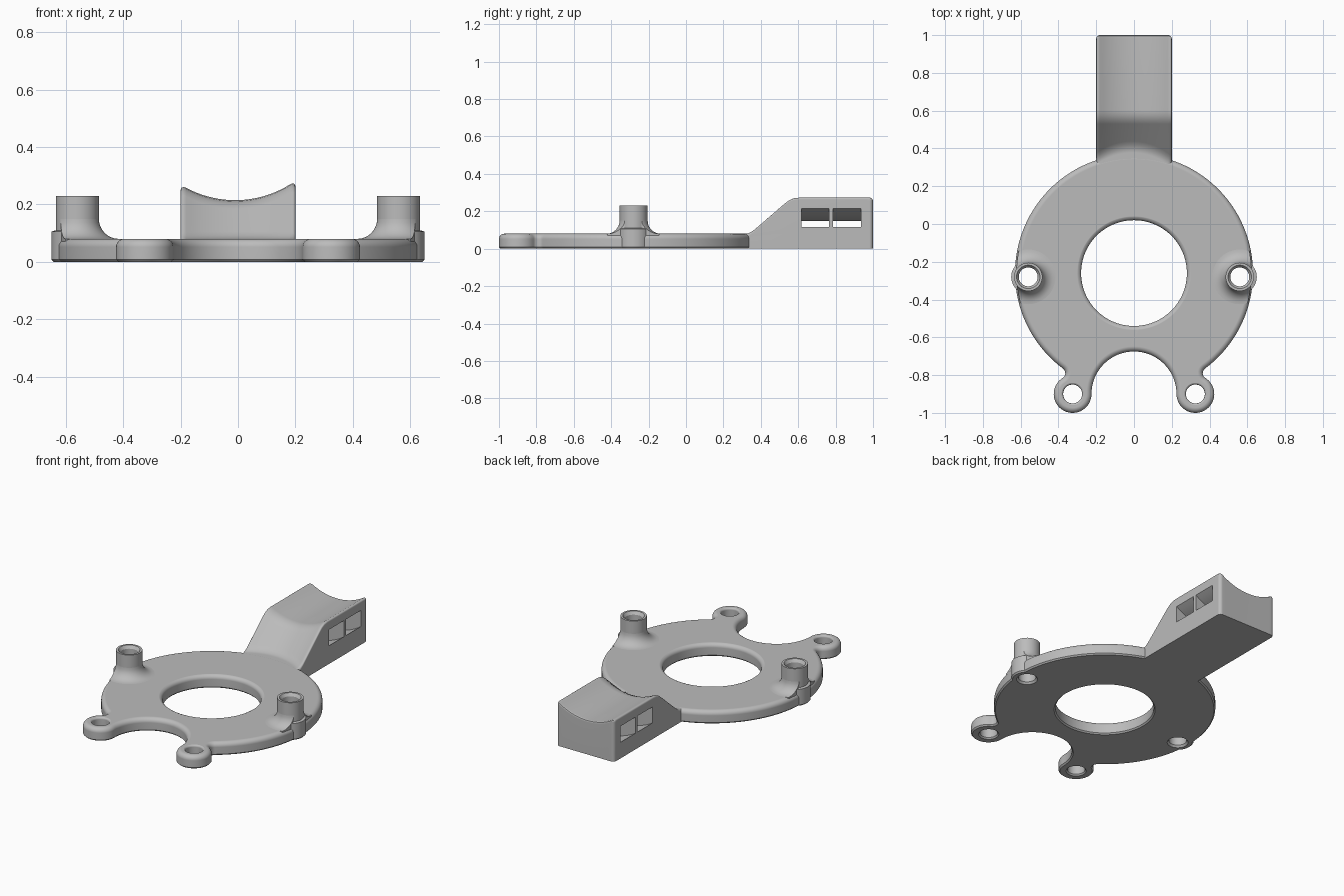
import bpy, bmesh
from math import sin, cos, pi, sqrt, atan2, hypot, radians

if "Cube" in bpy.data.objects:
    bpy.data.objects.remove(bpy.data.objects["Cube"], do_unlink=True)

grey = bpy.data.materials.new("plain grey")
grey.use_nodes = True
grey.diffuse_color = (0.5, 0.5, 0.5, 1)
grey.node_tree.nodes["Principled BSDF"].inputs["Base Color"].default_value = (0.5, 0.5, 0.5, 1)


def loft(name, rings, closed=False):
    """Bridge rings of equal length; cap the ends, or join last to first."""
    bm = bmesh.new()
    loops = [[bm.verts.new(p) for p in ring] for ring in rings]
    n = len(loops[0])
    pairs = list(zip(loops, loops[1:]))
    if closed:
        pairs.append((loops[-1], loops[0]))
    else:
        bm.faces.new(loops[0])
        bm.faces.new(loops[-1])
    for a, b in pairs:
        for i in range(n):
            j = (i + 1) % n
            bm.faces.new((a[i], a[j], b[j], b[i]))
    bmesh.ops.recalc_face_normals(bm, faces=bm.faces)
    mesh = bpy.data.meshes.new(name)
    bm.to_mesh(mesh)
    bm.free()
    mesh.materials.append(grey)
    obj = bpy.data.objects.new(name, mesh)
    bpy.context.collection.objects.link(obj)
    return obj


def revolve(name, profile, centre, closed=False, n=48):
    cx, cy = centre
    turn = [2 * pi * i / n for i in range(n)]
    return loft(name, [[(cx + r * cos(t), cy + r * sin(t), z) for t in turn]
                       for r, z in profile], closed)


def combine(obj, cutters, operation="DIFFERENCE"):
    """Apply booleans and discard the cutters."""
    for c in cutters:
        mod = obj.modifiers.new("cut", "BOOLEAN")
        mod.operation, mod.solver, mod.object = operation, "EXACT", c
    graph = bpy.context.evaluated_depsgraph_get()
    mesh = bpy.data.meshes.new_from_object(obj.evaluated_get(graph))
    obj.modifiers.clear()
    obj.data = mesh
    for c in cutters:
        bpy.data.objects.remove(c, do_unlink=True)


def arc(c, r, a0, a1, n):
    return [(c[0] + r * cos(a0 + (a1 - a0) * i / n),
             c[1] + r * sin(a0 + (a1 - a0) * i / n)) for i in range(n + 1)]


def heading(a, b):
    return atan2(b[1] - a[1], b[0] - a[0])


# Main dimensions
DISC, DISC_R, THICK = (0, -0.26), 0.63, 0.08
EAR, EAR_R = (0.325, -0.9), 0.1
NOTCH, NOTCH_R = (0, EAR[1]), EAR[0] - EAR_R
POST = (0.56, -0.28)
NECK_R = 0.03

# Plate outline: disc, neck fillet, ear and notch, then mirrored
d = hypot(EAR[0] - DISC[0], EAR[1] - DISC[1])
ux, uy = (EAR[0] - DISC[0]) / d, (EAR[1] - DISC[1]) / d
ra, rb = DISC_R + NECK_R, EAR_R + NECK_R
along = (ra * ra - rb * rb + d * d) / (2 * d)
side = sqrt(ra * ra - along * along)
NECK = (DISC[0] + ux * along - uy * side, DISC[1] + uy * along + ux * side)
half = arc(DISC, DISC_R, pi / 2, heading(DISC, NECK), 56)
half += arc(NECK, NECK_R, heading(NECK, DISC), heading(NECK, EAR) % (2 * pi), 8)[1:]
half += arc(EAR, EAR_R, heading(EAR, NECK), -pi, 32)[1:]
half += arc(NOTCH, NOTCH_R, 0, pi / 2, 24)[1:]
outline = half + [(-x, y) for x, y in half[-2:0:-1]]


def inset(points, amount, z):
    ring = []
    for i, (x, y) in enumerate(points):
        px, py = points[i - 1]
        qx, qy = points[(i + 1) % len(points)]
        length = hypot(qx - px, qy - py)
        ring.append((x + amount * (qy - py) / length,
                     y - amount * (qx - px) / length, z))
    return ring


# Plate with rounded top edge and small lower chamfer
ROUND = 0.028
steps = [(0.008, 0), (0, 0.008)]
steps += [(ROUND * (1 - cos(t)), THICK - ROUND + ROUND * sin(t))
          for t in (pi / 2 * i / 6 for i in range(7))]
plate = loft("mounting_plate", [inset(outline, a, z) for a, z in steps])


def hole(r, rim, centre, n=48):
    """Through-hole cutter with rounded top rim and chamfered base."""
    prof = [(r + 0.018, -0.01), (r + 0.008, 0), (r, 0.008)]
    prof += [(r + rim * (1 - cos(t)), THICK - rim + rim * sin(t))
             for t in (pi / 2 * i / 5 for i in range(5))]
    prof += [(r + rim, THICK + 0.001), (r + rim, THICK + 0.02)]
    return revolve("hole_cutter", prof, centre, n=n)


cutters = [hole(0.28, 0.025, DISC, 96)]
for s in (1, -1):
    cutters.append(hole(0.05, 0.012, (s * EAR[0], EAR[1])))
    cutters.append(revolve("post_cutter", [(0.068, -0.1), (0.068, 0.2)],
                           (s * POST[0], POST[1])))
combine(plate, cutters)
parts = [plate]

# Hollow posts, each with a flared root trimmed to the disc edge
FLARE = 0.07
tube = [(0.06, 0), (0.082, 0), (0.09, 0.008), (0.09, 0.106), (0.075, 0.11),
        (0.075, 0.23), (0.062, 0.23), (0.05, 0.212), (0.05, 0.012)]
root = [(0.06, 0.04), (0.145, 0.04)]
root += [(0.145 - FLARE * sin(t), 0.15 - FLARE * cos(t))
         for t in (pi / 2 * i / 8 for i in range(9))]
root += [(0.06, 0.15)]
for s, label in ((1, "left"), (-1, "right")):
    spot = (s * POST[0], POST[1])
    parts.append(revolve(label + "_post", tube, spot, closed=True))
    flare = revolve(label + "_post_flare", root, spot, closed=True)
    trim = revolve("flare_trim", [(0.622, 0.01), (0.622, 0.3)], DISC, n=112)
    combine(flare, [trim], "INTERSECT")
    parts.append(flare)

# Arm: side profile swept across x, dished on top, rounded at its edges
HALF_W, EDGE, DISH_R = 0.2, 0.02, 0.36


def dish(x):
    return DISH_R - sqrt(DISH_R ** 2 - (x + 0.01) ** 2)


def arm_section(x):
    over = min(max(abs(x) - (HALF_W - EDGE), 0), EDGE)
    e = EDGE - sqrt(EDGE * EDGE - over * over)
    top, pad, back = 0.215 + dish(x) - e, THICK - 0.0005 - e, 1 - e
    shift = top - 0.265
    toe = 0.35 - (e + shift) / 0.86
    yz = [(0.15, 0), (0.15, pad)]
    yz += [(toe + a, pad + b) for a, b in
           ((-0.03, 0), (-0.01, 0.003), (0.01, 0.012), (0.03, 0.026))]
    yz += [(y, z + shift) for y, z in
           ((0.53, 0.235), (0.55, 0.25), (0.575, 0.261), (0.605, 0.265))]
    yz += [(back - 0.012, top), (back - 0.004, top - 0.004),
           (back, top - 0.012), (back, 0)]
    return [(x, y, z) for y, z in yz]


rim = [HALF_W - EDGE + EDGE * sin(pi / 2 * i / 6) for i in range(7)]
flat = [(HALF_W - EDGE) * i / 10 for i in range(-9, 10)]
arm = loft("arm", [arm_section(x) for x in [-v for v in reversed(rim)] + flat + rim])

# Two curved strap slots running through the arm below the dish
slots = []
for y0, y1 in ((0.617, 0.765), (0.787, 0.935)):
    slots.append(loft("slot_cutter", [
        [(x, y, z + dish(x)) for y, z in
         ((y0, 0.047), (y1, 0.047), (y1, 0.148), (y0, 0.148))]
        for x in (0.22 * i / 10 for i in range(-10, 11))]))
combine(arm, slots)
parts.append(arm)

# Smooth shading with crisp edges
bpy.ops.object.select_all(action="DESELECT")
for p in parts:
    p.select_set(True)
bpy.context.view_layer.objects.active = plate
bpy.ops.object.shade_smooth_by_angle(angle=radians(32))
for p in parts:
    p.modifiers.new("even_normals", "WEIGHTED_NORMAL").keep_sharp = True
